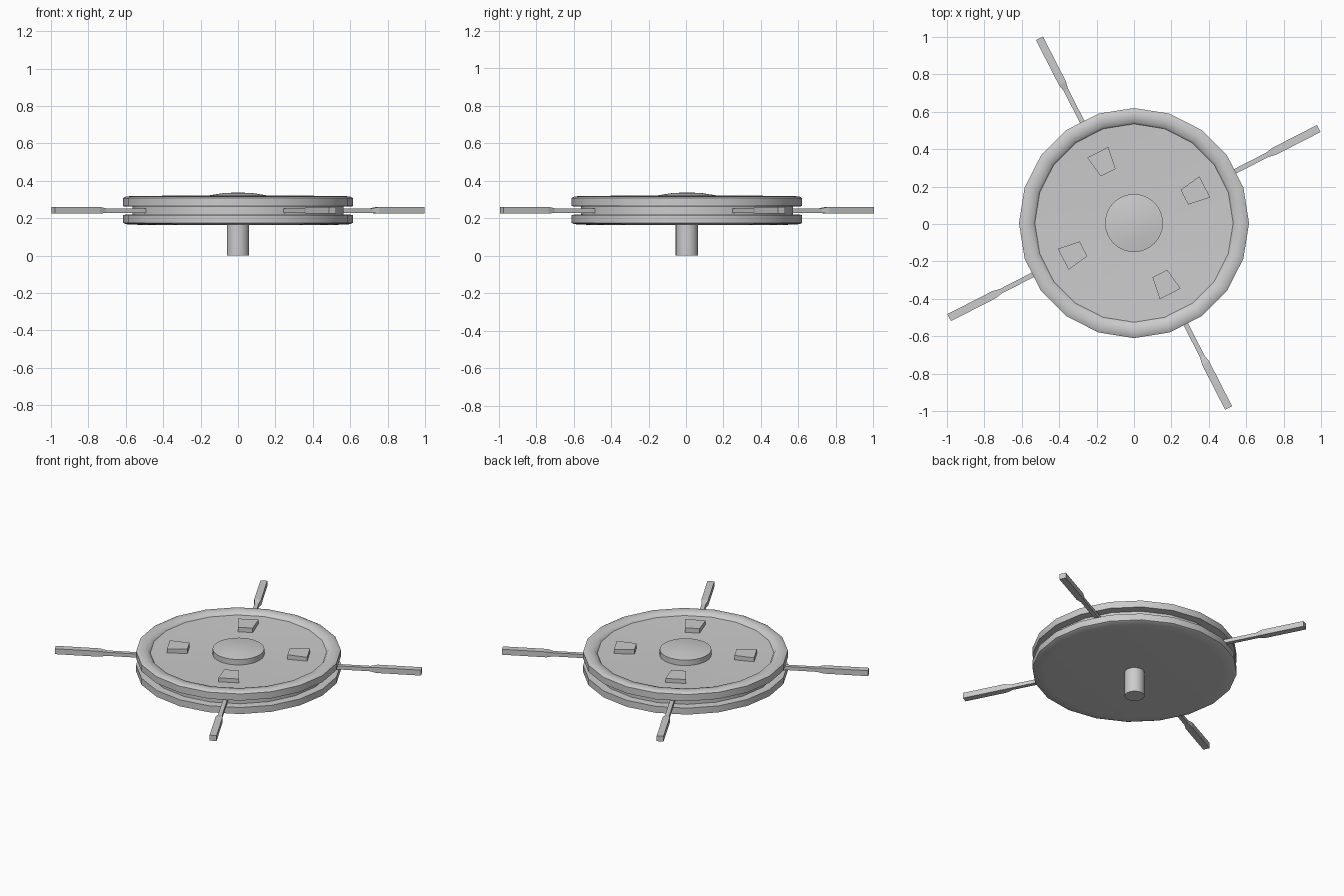
import bpy, bmesh
from math import cos, sin, pi, radians
from mathutils import Matrix

if "Cube" in bpy.data.objects:
    bpy.data.objects.remove(bpy.data.objects["Cube"])

CY = 0.005            # disc centre in y
ARM_ANGLE = 27.1      # first arm direction in degrees


def finish(name, bm, smooth_angle=None):
    bmesh.ops.recalc_face_normals(bm, faces=bm.faces)
    me = bpy.data.meshes.new(name)
    bm.to_mesh(me)
    bm.free()
    ob = bpy.data.objects.new(name, me)
    bpy.context.collection.objects.link(ob)
    if smooth_angle:
        bpy.ops.object.select_all(action='DESELECT')
        ob.select_set(True)
        bpy.context.view_layer.objects.active = ob
        bpy.ops.object.shade_smooth_by_angle(angle=radians(smooth_angle))
    return ob


def lathe(name, profile, sides, smooth_angle):
    """Revolve (radius, z) points about the vertical axis; radius 0 closes to a point."""
    bm = bmesh.new()
    rings = []
    for r, z in profile:
        n = sides if r else 1
        rings.append([bm.verts.new((r * cos(2 * pi * i / sides),
                                    CY + r * sin(2 * pi * i / sides), z)) for i in range(n)])
    for a, b in zip(rings, rings[1:]):
        for i in range(sides):
            j = (i + 1) % sides
            quad = [a[i % len(a)], a[j % len(a)], b[j % len(b)], b[i % len(b)]]
            bm.faces.new(list(dict.fromkeys(quad)))
    return finish(name, bm, smooth_angle)


def loft(name, sections, angle):
    """Radial bar from (distance, half width, bottom, top) sections, turned to an angle."""
    bm = bmesh.new()
    loops = [[bm.verts.new(p) for p in ((u, -w, lo), (u, w, lo), (u, w, hi), (u, -w, hi))]
             for u, w, lo, hi in sections]
    for a, b in zip(loops, loops[1:]):
        for i in range(4):
            j = (i + 1) % 4
            bm.faces.new((a[i], a[j], b[j], b[i]))
    bm.faces.new(loops[0])
    bm.faces.new(loops[-1])
    bm.transform(Matrix.Translation((0, CY, 0)) @ Matrix.Rotation(radians(angle), 4, 'Z'))
    return finish(name, bm)


# Grooved disc: slightly domed underside, two rims, dished top
lathe("grooved_disc", [
    (0, 0.163), (0.54, 0.165), (0.60, 0.168), (0.615, 0.175),
    (0.615, 0.218), (0.565, 0.22), (0.565, 0.262), (0.615, 0.264),
    (0.615, 0.308), (0.60, 0.316), (0.575, 0.318), (0.54, 0.312),
    (0.53, 0.298), (0.16, 0.286), (0, 0.286)], 20, 50)

# Domed hub on top
lathe("hub_cap", [(0, 0.28), (0.155, 0.28), (0.155, 0.322),
                  (0.08, 0.334), (0, 0.338)], 32, 30)

# Shaft underneath
lathe("shaft", [(0, 0), (0.06, 0), (0.06, 0.17), (0, 0.17)], 20, 30)

# Four arms with paddle ends, and four wedge blocks on the top
for k in range(4):
    a = ARM_ANGLE + 90 * k
    loft(f"arm_{k + 1}", [(0.50, 0.013, 0.229, 0.253), (0.80, 0.013, 0.229, 0.253),
                          (0.84, 0.021, 0.224, 0.260), (1.11, 0.021, 0.224, 0.260)], a)
    loft(f"block_{k + 1}", [(0.303, 0.044, 0.28, 0.321), (0.425, 0.063, 0.28, 0.321)], a)
